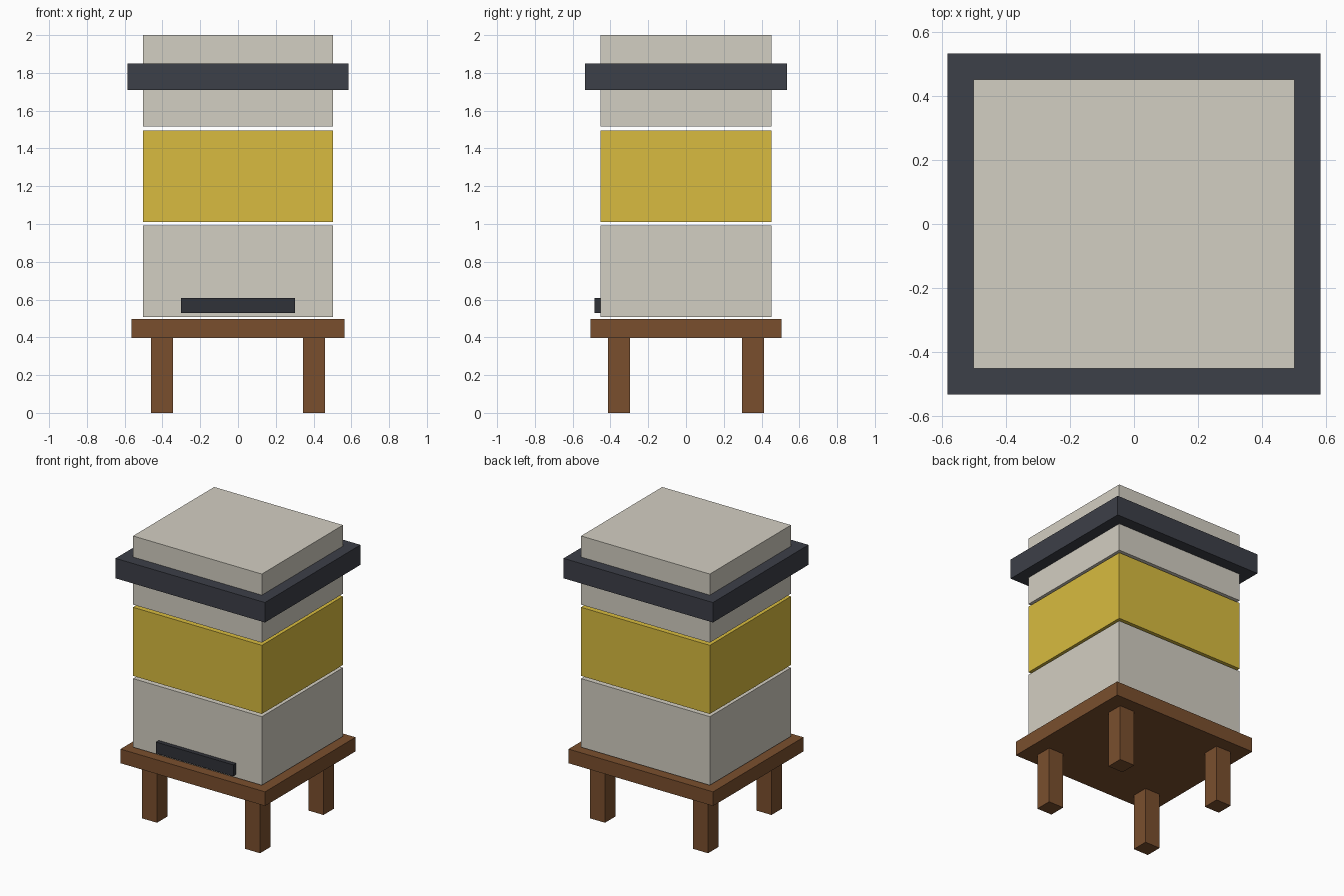
import bpy

if "Cube" in bpy.data.objects:
    bpy.data.objects.remove(bpy.data.objects["Cube"])


def material(name, rgb):
    m = bpy.data.materials.new(name)
    m.diffuse_color = (*rgb, 1.0)
    m.use_nodes = True
    m.node_tree.nodes["Principled BSDF"].inputs["Base Color"].default_value = m.diffuse_color
    return m


cream = material("cream_paint", (0.65, 0.62, 0.54))
yellow = material("yellow_paint", (0.69, 0.50, 0.05))
dark = material("dark_roof", (0.046, 0.05, 0.065))
black = material("entrance_dark", (0.03, 0.032, 0.04))
wood = material("brown_wood", (0.195, 0.078, 0.027))


def box(name, size, x, y, z0, z1, mat):
    """Box of (width, depth) centred on x, y and spanning z0 to z1."""
    bpy.ops.mesh.primitive_cube_add(size=1, location=(x, y, (z0 + z1) / 2))
    ob = bpy.context.object
    ob.name = name
    ob.scale = (size[0], size[1], z1 - z0)
    bpy.ops.object.transform_apply(location=False, rotation=False, scale=True)
    ob.data.materials.append(mat)
    return ob


# Stand: four legs and a platform
for sx, side in ((-1, "left"), (1, "right")):
    for sy, end in ((-1, "front"), (1, "back")):
        box(f"{end}_{side}_leg", (0.117, 0.117), sx * 0.403, sy * 0.354, 0, 0.397, wood)
box("stand_platform", (1.13, 1.01), 0, 0, 0.397, 0.497, wood)

# Stacked hive boxes separated by narrow gaps
for i, (name, mat) in enumerate((("brood_box", cream), ("honey_box", yellow), ("upper_box", cream))):
    z = 0.507 + i * 0.504
    box(name, (1.007, 0.906), 0, 0, z, z + 0.485 if i < 2 else 2.0, mat)

# Entrance strip on the front of the lowest box
box("entrance_strip", (0.604, 0.06), 0, -0.454, 0.529, 0.609, black)

# Overhanging roof band around the top box
box("roof_band", (1.168, 1.067), 0, 0, 1.71, 1.851, dark)
